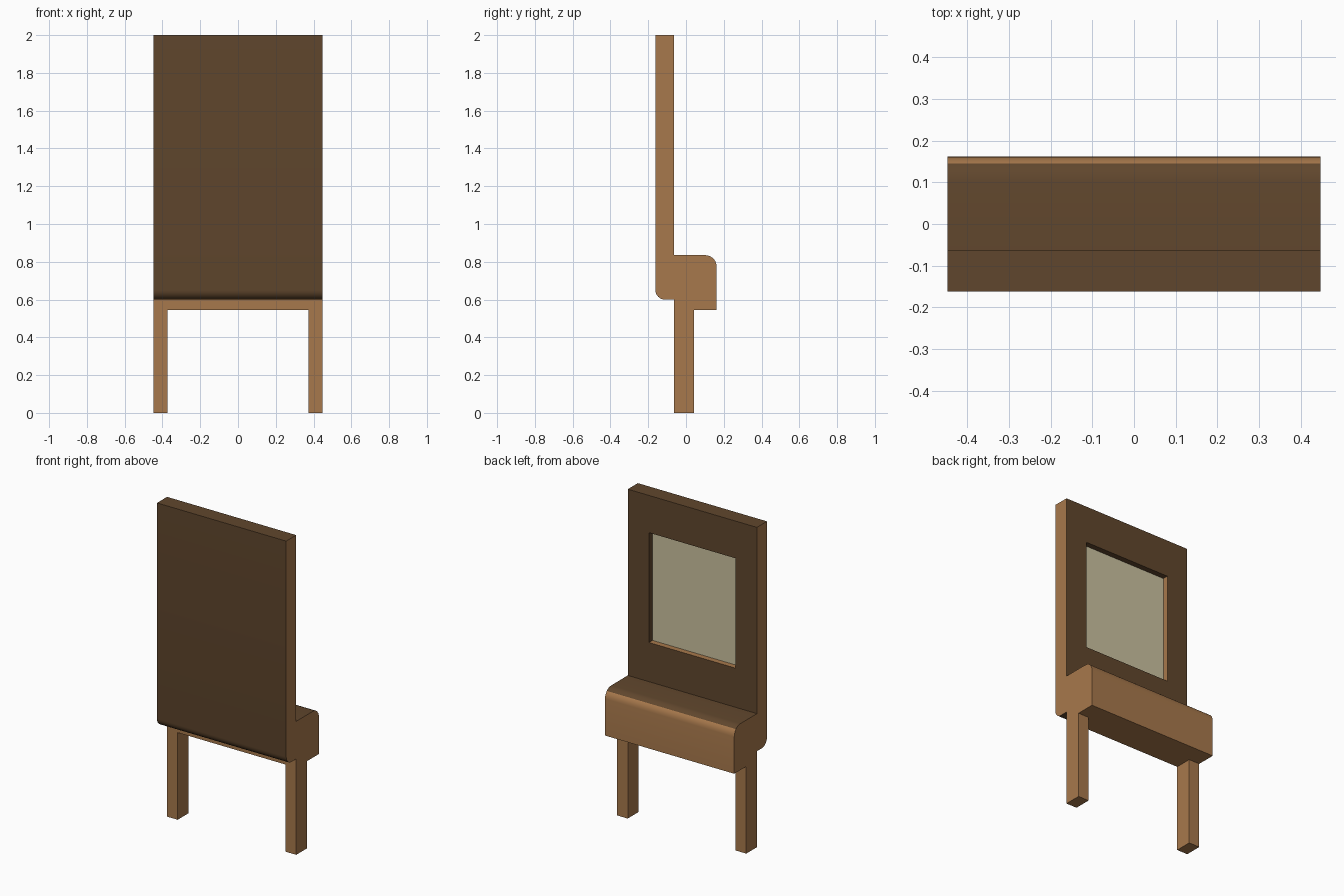
import bpy, bmesh
from math import sin, cos, radians, copysign

cube = bpy.data.objects.get("Cube")
if cube:
    bpy.data.objects.remove(cube, do_unlink=True)


def material(name, rgb):
    m = bpy.data.materials.new(name)
    m.use_nodes = True
    m.diffuse_color = (*rgb, 1)
    m.node_tree.nodes["Principled BSDF"].inputs["Base Color"].default_value = (*rgb, 1)
    return m


LIGHT, DARK, MIRROR = range(3)
MATERIALS = [
    material("light wood", (0.39, 0.19, 0.072)),
    material("dark wood", (0.118, 0.062, 0.026)),
    material("mirror glass", (0.6, 0.54, 0.35)),
]
HALF_W, DEPTH = 0.447, 0.162
BOARD_BACK = -0.063


def arc(cy, cz, r, start, steps=6):
    """Quarter circle in the side plane, counter-clockwise from start degrees."""
    angles = [radians(start + 90 * i / steps) for i in range(steps + 1)]
    return [(cy + r * cos(a), cz + r * sin(a)) for a in angles]


def extrude_profile(profile, x0, x1):
    """Sweep a side profile (y, z) along x."""
    bm = bmesh.new()
    face = bm.faces.new([bm.verts.new((x0, y, z)) for y, z in profile])
    out = bmesh.ops.extrude_face_region(bm, geom=[face])["geom"]
    verts = [v for v in out if isinstance(v, bmesh.types.BMVert)]
    bmesh.ops.translate(bm, verts=verts, vec=(x1 - x0, 0, 0))
    bmesh.ops.recalc_face_normals(bm, faces=bm.faces[:])
    return bm


def finish(bm, name, rule):
    """Colour faces by rule(normal, centre) and make the object."""
    bm.normal_update()
    for f in bm.faces:
        f.material_index = rule(f.normal, f.calc_center_median())
    me = bpy.data.meshes.new(name)
    for m in MATERIALS:
        me.materials.append(m)
    bm.to_mesh(me)
    bm.free()
    ob = bpy.data.objects.new(name, me)
    bpy.context.collection.objects.link(ob)
    bpy.ops.object.select_all(action="DESELECT")
    ob.select_set(True)
    bpy.context.view_layer.objects.active = ob
    bpy.ops.object.shade_smooth_by_angle(angle=radians(30))
    return ob


# Tall board with a rounded lower front edge and a recessed mirror at the back
bm = extrude_profile(
    [(BOARD_BACK, 0.6), (BOARD_BACK, 2), (-DEPTH, 2)] + arc(-DEPTH + 0.05, 0.65, 0.05, 180),
    -HALF_W, HALF_W)
bm.normal_update()
back = next(f for f in bm.faces if f.normal.y > 0.9)
bmesh.ops.inset_individual(bm, faces=[back], thickness=0.1)
for v in back.verts:
    v.co.x = copysign(0.3, v.co.x)
    v.co.z = 1.767 if v.co.z > 1.4 else 1.08
pane = bmesh.ops.extrude_discrete_faces(bm, faces=[back])["faces"][0]
for v in pane.verts:
    v.co.y -= 0.035


def board_rule(n, c):
    if abs(n.x) > 0.5:
        return LIGHT if n.x > 0 or abs(c.x) > 0.4 else DARK
    if n.z > 0.5:
        return DARK if c.z > 1.9 else LIGHT
    return MIRROR if n.y > 0.9 and c.y < BOARD_BACK - 0.01 else DARK


finish(bm, "mirror_board", board_rule)

# Drawer box with a rounded rear top edge and a dark top
bm = extrude_profile(
    [(BOARD_BACK, 0.545), (DEPTH, 0.545)] + arc(DEPTH - 0.06, 0.775, 0.06, 0)
    + [(BOARD_BACK, 0.835)], -HALF_W, HALF_W)
finish(bm, "table_box", lambda n, c: DARK if n.z > 0.7 else LIGHT)

# Pair of square legs
for side, name in ((1, "left_leg"), (-1, "right_leg")):
    x0, x1 = sorted((side * 0.373, side * HALF_W))
    bm = extrude_profile(
        [(BOARD_BACK, 0), (0.043, 0), (0.043, 0.545), (BOARD_BACK, 0.545)], x0, x1)
    finish(bm, name, lambda n, c: LIGHT)
